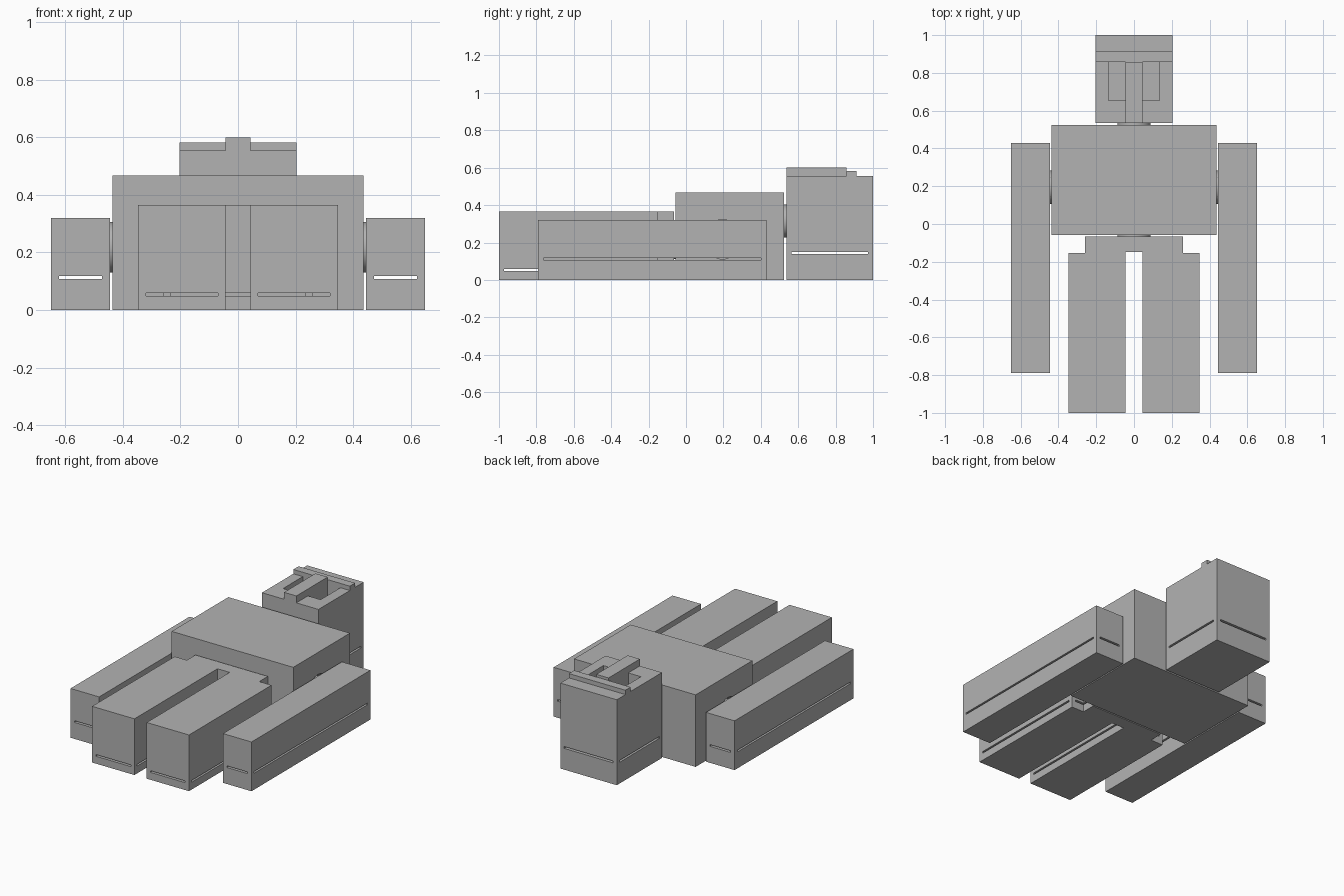
import bpy, bmesh, math
from mathutils import Matrix, Vector

cube = bpy.data.objects.get("Cube")
if cube:
    bpy.data.objects.remove(cube, do_unlink=True)

grey = bpy.data.materials.new("plain_grey")
grey.use_nodes = True
grey.diffuse_color = (0.45, 0.45, 0.45, 1)
grey.node_tree.nodes["Principled BSDF"].inputs["Base Color"].default_value = (0.45, 0.45, 0.45, 1)


def finish(name, bm):
    bmesh.ops.recalc_face_normals(bm, faces=bm.faces[:])
    mesh = bpy.data.meshes.new(name)
    bm.to_mesh(mesh)
    bm.free()
    mesh.materials.append(grey)
    ob = bpy.data.objects.new(name, mesh)
    bpy.context.collection.objects.link(ob)
    return ob


def prism(name, points, low, high, axis="z"):
    """Extrude an outline: (x, y) along z, or (y, z) along x."""
    place = (lambda a, b: (a, b, low)) if axis == "z" else (lambda a, b: (low, a, b))
    step = (0, 0, high - low) if axis == "z" else (high - low, 0, 0)
    bm = bmesh.new()
    face = bm.faces.new([bm.verts.new(place(a, b)) for a, b in points])
    new = bmesh.ops.extrude_face_region(bm, geom=[face])["geom"]
    moved = [v for v in new if isinstance(v, bmesh.types.BMVert)]
    bmesh.ops.translate(bm, verts=moved, vec=step)
    return finish(name, bm)


def box(name, x0, x1, y0, y1, z0, z1):
    return prism(name, [(x0, y0), (x1, y0), (x1, y1), (x0, y1)], z0, z1)


def rod(name, start, end, radius):
    start, end = Vector(start), Vector(end)
    turn = (end - start).to_track_quat("Z", "Y").to_matrix().to_4x4()
    bm = bmesh.new()
    bmesh.ops.create_cone(bm, cap_ends=True, segments=48, radius1=radius, radius2=radius,
                          depth=(end - start).length,
                          matrix=Matrix.Translation((start + end) / 2) @ turn)
    return finish(name, bm)


def cut(ob, cutter):
    mod = ob.modifiers.new("cut", "BOOLEAN")
    mod.operation, mod.solver, mod.object = "DIFFERENCE", "EXACT", cutter
    bpy.context.view_layer.objects.active = ob
    bpy.ops.object.modifier_apply(modifier=mod.name)
    bpy.data.objects.remove(cutter, do_unlink=True)


def slot(ob, x0, x1, y0, y1, z0, z1, post=0.028):
    """Thin slit open on all four sides, leaving a post in each corner."""
    e = 0.05
    a, b, c, d = x0 + post, x1 - post, y0 + post, y1 - post
    cross = [(a, y0 - e), (b, y0 - e), (b, c), (x1 + e, c), (x1 + e, d), (b, d),
             (b, y1 + e), (a, y1 + e), (a, d), (x0 - e, d), (x0 - e, c), (a, c)]
    cut(ob, prism("slot_cutter", cross, z0, z1))


def mirrored(half):
    return half + [(-x, y) for x, y in reversed(half)]


# Torso with round sockets, and the pins that sit in them
torso = box("torso", -0.437, 0.437, -0.057, 0.525, 0, 0.468)
joints = [("neck_pin", (0, 0.43, 0.315), (0, 0.537, 0.315)),
          ("waist_pin", (0, 0.04, 0.2), (0, -0.066, 0.2)),
          ("left_shoulder_pin", (0.34, 0.195, 0.218), (0.446, 0.195, 0.218)),
          ("right_shoulder_pin", (-0.34, 0.195, 0.218), (-0.446, 0.195, 0.218))]
for name, inner, outer in joints:
    cut(torso, rod("socket_cutter", inner, outer, 0.106))
    pin = rod(name, inner, outer, 0.088)
    bpy.ops.object.select_all(action="DESELECT")
    pin.select_set(True)
    bpy.context.view_layer.objects.active = pin
    bpy.ops.object.shade_smooth_by_angle()

# Arms
for side, x0, x1 in (("left", 0.445, 0.65), ("right", -0.65, -0.445)):
    arm = box(side + "_arm", x0, x1, -0.79, 0.43, 0, 0.32)
    slot(arm, x0, x1, -0.79, 0.43, 0.107, 0.118)

# Hips and legs in one piece, with a slit following their outline
legs = prism("hips_and_legs", mirrored(
    [(0.044, -0.148), (0.044, -1), (0.348, -1), (0.348, -0.153),
     (0.26, -0.153), (0.26, -0.065)]), 0, 0.365)
cut(legs, prism("leg_slot_cutter", mirrored(
    [(0.07, -0.972), (0.07, -1.1), (0.32, -1.1), (0.32, -0.972), (0.4, -0.972),
     (0.4, -0.18), (0.32, -0.18), (0.32, -0.09), (0.235, -0.09), (0.235, 0)]),
    0.048, 0.059))

# Head: side profile with brow, hollow eyes, raised nose bar
head = prism("head", [(0.536, 0), (1, 0), (1, 0.555), (0.912, 0.555), (0.912, 0.583),
                      (0.858, 0.583), (0.858, 0.555), (0.536, 0.555)], -0.203, 0.203, "x")
for s in (-1, 1):
    xs = sorted((s * 0.044, s * 0.135))
    cut(head, box("eye_cutter", *xs, 0.655, 0.858, 0.475, 0.7))
slot(head, -0.203, 0.203, 0.536, 1, 0.138, 0.15)
box("nose", -0.044, 0.044, 0.536, 0.858, 0.555, 0.6)
